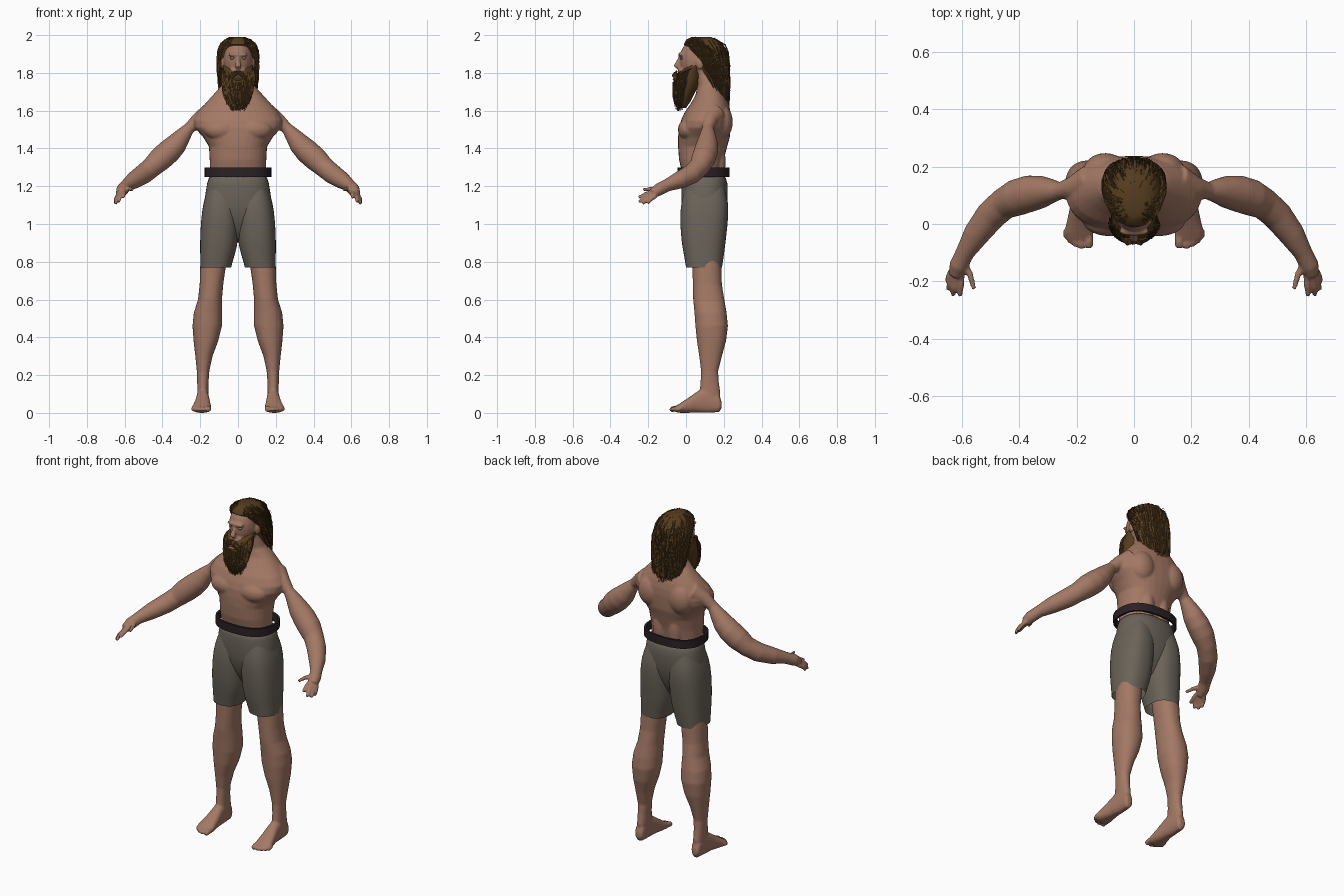
import bpy, bmesh, math, random
from mathutils import Vector, Matrix

random.seed(4)
if bpy.data.objects.get("Cube"):
    bpy.data.objects.remove(bpy.data.objects["Cube"])


def material(name, *rgb):
    m = bpy.data.materials.new(name)
    m.use_nodes = True
    m.diffuse_color = (*rgb, 1)
    m.node_tree.nodes["Principled BSDF"].inputs["Base Color"].default_value = (*rgb, 1)
    return m


SKIN = material("tan skin", .37, .19, .13)
CLOTH = material("grey brown cloth", .145, .125, .10)
LEATHER = material("dark leather", .024, .015, .017)
HAIR = material("brown hair", .09, .045, .013)
EYE = material("dull eye", .22, .2, .18)
LIP = material("muted lip", .3, .13, .1)


def power(v, p):
    return math.copysign(abs(v) ** (2 / p), v)


def ring(c, u, v, p=2, n=32):
    """Superellipse of points round c, spanned by u and v."""
    return [c + u * power(math.cos(a), p) + v * power(math.sin(a), p)
            for a in (math.tau * i / n for i in range(n))]


def flat_ring(z, x0, x1, y0, y1, p=2.2):
    return ring(Vector(((x0 + x1) / 2, (y0 + y1) / 2, z)),
                Vector(((x1 - x0) / 2, 0, 0)), Vector((0, (y1 - y0) / 2, 0)), p)


def loft(bm, rings, cap=True):
    loops = [[bm.verts.new(p) for p in r] for r in rings]
    n = len(loops[0])
    for a, b in zip(loops, loops[1:]):
        for i in range(n):
            bm.faces.new((a[i], a[(i + 1) % n], b[(i + 1) % n], b[i]))
    if cap:
        bm.faces.new(loops[0][::-1])
        bm.faces.new(loops[-1])


def tube(bm, points, radii, n=16, flat=1):
    """Round limb or lock through the points."""
    pts = [Vector(p) for p in points]
    rings = []
    for i, (p, r) in enumerate(zip(pts, radii)):
        d = (pts[min(i + 1, len(pts) - 1)] - pts[max(i - 1, 0)]).normalized()
        u = d.cross(Vector((.15, 1, .1))).normalized()
        rings.append(ring(p, u * r, d.cross(u) * r * flat, 2, n))
    loft(bm, rings)


def ball(bm, c, r):
    bmesh.ops.create_uvsphere(bm, u_segments=20, v_segments=12, radius=1,
                              matrix=Matrix.Translation(c) @ Matrix.Diagonal((*r, 1)))


def finish(name, bm, mat, mods=(), angle=None):
    """Make an object, bake its modifiers and shade it smooth."""
    bmesh.ops.recalc_face_normals(bm, faces=bm.faces)
    me = bpy.data.meshes.new(name)
    bm.to_mesh(me)
    bm.free()
    me.materials.append(mat)
    ob = bpy.data.objects.new(name, me)
    bpy.context.collection.objects.link(ob)
    for kind, settings in mods:
        m = ob.modifiers.new(kind.title(), kind)
        for key, val in settings.items():
            setattr(m, key, val)
    if mods:
        dg = bpy.context.evaluated_depsgraph_get()
        ob.data = bpy.data.meshes.new_from_object(ob.evaluated_get(dg))
        ob.modifiers.clear()
        if not ob.data.materials:
            ob.data.materials.append(mat)
    ob.data.shade_smooth()
    if angle:
        ob.data.set_sharp_from_angle(angle=angle)
    return ob


# Body: torso, neck and head
body = bmesh.new()
TORSO = [(1.18, .135, .0, .18), (1.26, .147, -.018, .187), (1.34, .15, -.037, .2),
         (1.41, .154, -.042, .218), (1.46, .185, -.042, .232), (1.51, .23, -.038, .236),
         (1.55, .238, -.026, .238), (1.59, .215, -.008, .236), (1.63, .18, .02, .228),
         (1.68, .135, .05, .21), (1.73, .09, .06, .185), (1.8, .07, .05, .16), (1.86, .06, .05, .15)]
loft(body, [flat_ring(z, -w, w, f, b, 2.25) for z, w, f, b in TORSO])
ball(body, (0, .062, 1.87), (.078, .096, .115))
ball(body, (0, .02, 1.79), (.058, .065, .06))
ball(body, (0, -.026, 1.897), (.055, .016, .012))
tube(body, [(0, -.02, 1.90), (0, -.038, 1.865), (0, -.05, 1.838), (0, -.035, 1.825)],
     [.008, .011, .017, .012])

# Body: one side's muscles, limbs, hand and foot, repeated on the other side
LEG = [(.02, .165, .21, .10, .16), (.1, .157, .215, .07, .183), (.16, .156, .216, .077, .174),
       (.22, .152, .218, .08, .17), (.3, .135, .226, .07, .19), (.38, .105, .235, .058, .212),
       (.46, .085, .241, .05, .222), (.53, .083, .234, .045, .215), (.6, .085, .212, .038, .203),
       (.68, .078, .203, .036, .19), (.78, .064, .2, .034, .187), (.92, .05, .19, .03, .19)]
FOOT = [(.188, .17, .205, .025, .06), (.175, .16, .213, .004, .1), (.11, .155, .218, .0, .14),
        (.055, .15, .224, .002, .11), (.01, .145, .234, .0, .078), (-.03, .141, .244, .0, .052),
        (-.055, .145, .238, .004, .036)]
ARM = [(.15, .15, 1.58), (.215, .125, 1.545), (.258, .116, 1.508), (.29, .115, 1.47),
       (.325, .112, 1.425), (.365, .106, 1.385), (.41, .092, 1.345), (.455, .07, 1.302),
       (.5, .03, 1.265), (.55, -.035, 1.232), (.59, -.1, 1.205), (.612, -.145, 1.182), (.622, -.178, 1.162)]
ARM_R = [.06, .04, .03, .043, .057, .064, .064, .055, .053, .046, .033, .033, .026]
FINGERS = [((.604, -.17, 1.172), (.604, -.215, 1.158), (.608, -.252, 1.14)),
           ((.617, -.175, 1.164), (.628, -.222, 1.14), (.632, -.25, 1.115)),
           ((.628, -.17, 1.156), (.643, -.21, 1.13), (.648, -.23, 1.107)),
           ((.634, -.16, 1.15), (.648, -.188, 1.13), (.652, -.203, 1.108)),
           ((.598, -.13, 1.19), (.573, -.175, 1.187), (.558, -.228, 1.182))]
TOES = [(.158, -.084, .016), (.184, -.088, .0115), (.204, -.08, .0115), (.222, -.068, .011), (.236, -.052, .011)]
for s in (1, -1):
    def m(p):
        return (s * p[0], p[1], p[2])
    ball(body, m((.085, .012, 1.5)), (.095, .055, .058))
    ball(body, m((.1, .19, 1.54)), (.075, .058, .09))
    ball(body, m((.05, .16, 1.33)), (.045, .05, .13))
    ball(body, m((.08, .075, 1.85)), (.012, .022, .032))
    loft(body, [flat_ring(z, s * a, s * b, f, k) for z, a, b, f, k in LEG])
    loft(body, [ring(Vector((s * (a + b) / 2, y, (c + d) / 2)), Vector((s * (b - a) / 2, 0, 0)),
                     Vector((0, 0, (d - c) / 2)), 2.4) for y, a, b, c, d in FOOT])
    for x, y, r in TOES:
        tube(body, [m((x, -.02, .026)), m((x, y + .02, .022)), m((x, y + .006, .017)), m((x, y, .015))],
             [r, r, r * .95, r * .5])
    tube(body, [m(p) for p in ARM], ARM_R, 24)
    for f in FINGERS:
        tube(body, [m(p) for p in f], [.013, .0115, .008])
finish("body", body, SKIN, [("REMESH", dict(mode='VOXEL', voxel_size=.006)),
                            ("SMOOTH", dict(factor=.5, iterations=4))])

# Eyes and lower lip
for name, s in (("left_eye", 1), ("right_eye", -1)):
    bm = bmesh.new()
    ball(bm, (s * .03, -.024, 1.878), (.013, .008, .007))
    finish(name, bm, EYE)
bm = bmesh.new()
ball(bm, (0, -.058, 1.766), (.024, .013, .006))
finish("lip", bm, LIP)

# Shorts: hips and two open legs
shorts = bmesh.new()
HIPS = [(1.275, .152, -.02, .205), (1.22, .163, -.024, .222), (1.14, .178, -.027, .222),
        (1.05, .18, -.02, .21), (.96, .15, .02, .17), (.9, .07, .06, .13)]
loft(shorts, [flat_ring(z, -w, w, f, b, 2.4) for z, w, f, b in HIPS])
SHORT_LEG = [(1.2, .015, .155, .0, .2), (1.12, -.004, .184, -.027, .226), (1.03, -.006, .195, -.032, .224),
             (.95, -.002, .2, -.028, .215), (.88, .004, .201, -.02, .207), (.83, .02, .2, -.01, .2),
             (.77, .036, .2, .0, .191)]
for s in (1, -1):
    loft(shorts, [flat_ring(z, s * a, s * b, f, k, 2.4) for z, a, b, f, k in SHORT_LEG], cap=False)
finish("shorts", shorts, CLOTH, [("SUBSURF", dict(levels=1))])

# Belt: loose hoop
belt = bmesh.new()
loft(belt, [flat_ring(z, -.177, .177, -.046, .231, 2.5) for z in (1.25, 1.298)], cap=False)
finish("belt", belt, LEATHER, [("SOLIDIFY", dict(thickness=.012, offset=-1))], math.radians(40))

# Hair and beard: a shell each, covered with tapering locks
MANE = [(1.61, .05, .175, .215), (1.66, .085, .13, .222), (1.75, .096, .095, .225), (1.82, .1, .065, .224),
        (1.88, .101, .04, .22), (1.92, .097, .015, .212), (1.95, .087, -.012, .198),
        (1.975, .066, .0, .17), (1.99, .035, .03, .13)]
BEARD = [(1.615, .03, -.04, .0), (1.65, .055, -.056, .025), (1.7, .072, -.062, .05), (1.75, .08, -.06, .075),
         (1.785, .082, -.054, .085), (1.81, .08, -.036, .085), (1.84, .079, .01, .09)]


def on_shell(shell, z, a, out):
    """Point on a shell at height z, angle a from the back, pushed outward."""
    z = min(max(z, shell[0][0]), shell[-1][0])
    for lo, hi in zip(shell, shell[1:]):
        if z <= hi[0]:
            break
    t = (z - lo[0]) / (hi[0] - lo[0])
    w, f, b = (lo[i] + (hi[i] - lo[i]) * t for i in (1, 2, 3))
    return Vector(((w + out) * math.sin(a), (f + b) / 2 + ((b - f) / 2 + out) * math.cos(a), z))


def locks(bm, shell, count, root, width):
    for _ in range(count):
        z, a, drop, drift = root()
        out, wave, phase = random.uniform(0, .006), random.uniform(.0, .05), random.random() * 6
        pts = [on_shell(shell, z - drop * t, a * (1 - drift * t) + wave * math.sin(phase + t * 7),
                        out + .004 * math.sin(t * 5 + phase))
               for t in (i / 6 for i in range(7))]
        pts[-1] += Vector((random.uniform(-.006, .006), random.uniform(-.004, .006), -random.uniform(.002, .02)))
        w = width * random.uniform(.6, 1.2)
        tube(bm, pts, [w * k for k in (.4, .9, 1, 1, .8, .6, .1)], 5, .6)


def mane_root():
    a = random.uniform(-2.7, 2.7)
    top = random.uniform(1.955, 1.99) if abs(a) > 1.5 else random.uniform(1.76, 1.99)
    return top, a, min(random.uniform(.12, .3), top - 1.625), random.uniform(.3, .5) if abs(a) > 1.5 else .1


def beard_root():
    a = math.pi + random.uniform(-1.5, 1.5)
    side = abs(a - math.pi)
    top = random.uniform(1.7, 1.8 + .02 * side)
    if side < .35 and 1.735 < top:
        top = 1.752
    return top, a, random.uniform(.06, .13) + max(0, .05 - side * .03), 0


for name, shell, count, root, width in (("hair", MANE, 420, mane_root, .006),
                                        ("beard", BEARD, 260, beard_root, .005)):
    bm = bmesh.new()
    loft(bm, [flat_ring(z, -w, w, f, b, 2) for z, w, f, b in shell])
    locks(bm, shell, count, root, width)
    if name == "hair":
        # Flyaway wisps at the back of the crown
        for _ in range(24):
            p = on_shell(MANE, random.uniform(1.85, 1.98), random.uniform(-1.1, 1.1), 0)
            tip = p + Vector((random.uniform(-.015, .015), random.uniform(.01, .022), -random.uniform(.0, .05)))
            tube(bm, [p, (p + tip) / 2 + Vector((0, .004, .008)), tip], [.0015, .0012, .0005], 4)
    else:
        # Moustache
        for s in (1, -1):
            for k in range(5):
                d = k * .003
                tube(bm, [(s * .002, -.05 - d, 1.808 - d), (s * .022, -.056 - d, 1.8 - d),
                          (s * .042, -.05, 1.775 - d), (s * .05, -.046, 1.74 - d)], [.005, .008, .007, .002], 6)
    finish(name, bm, HAIR, angle=math.radians(50))
